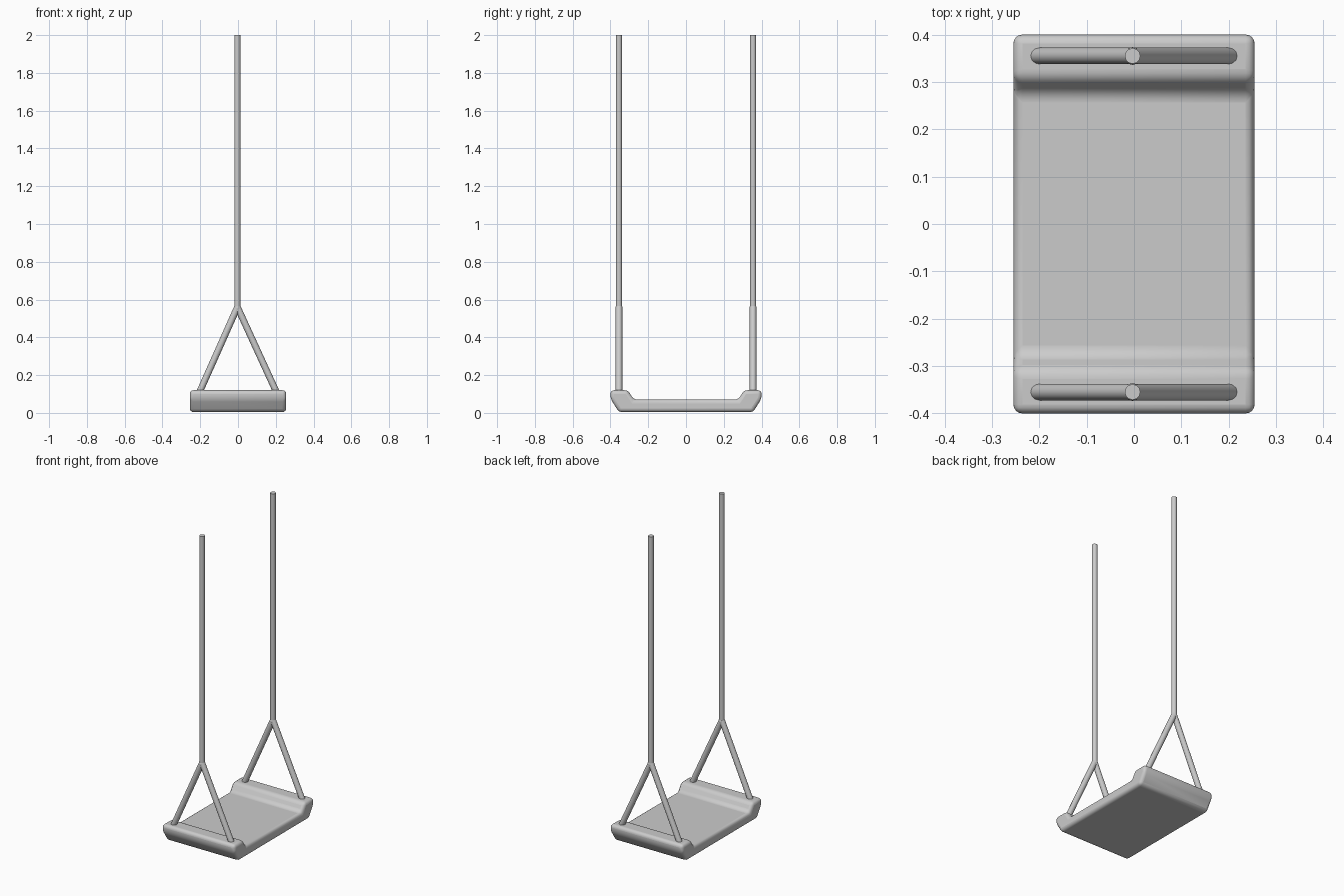
import bpy, bmesh
from mathutils import Vector

if "Cube" in bpy.data.objects:
    bpy.data.objects.remove(bpy.data.objects["Cube"])


def finish(bm, name):
    bmesh.ops.recalc_face_normals(bm, faces=bm.faces)
    mesh = bpy.data.meshes.new(name)
    bm.to_mesh(mesh)
    bm.free()
    obj = bpy.data.objects.new(name, mesh)
    bpy.context.collection.objects.link(obj)
    return obj


def smooth(obj, angle=0.7):
    bpy.ops.object.select_all(action='DESELECT')
    obj.select_set(True)
    bpy.context.view_layer.objects.active = obj
    bpy.ops.object.shade_smooth_by_angle(angle=angle)


def rod(name, a, b, radius):
    a, b = Vector(a), Vector(b)
    bm = bmesh.new()
    bmesh.ops.create_cone(bm, cap_ends=True, segments=12, radius1=radius,
                          radius2=radius, depth=(b - a).length)
    obj = finish(bm, name)
    obj.location = (a + b) / 2
    obj.rotation_mode = 'QUATERNION'
    obj.rotation_quaternion = (b - a).to_track_quat('Z', 'Y')
    smooth(obj)


# Seat: tray profile with raised ends, extruded across x and rounded
half = [(0.355, 0.004), (0.4, 0.075), (0.4, 0.12), (0.308, 0.12), (0.276, 0.07)]
profile = half + [(-y, z) for y, z in reversed(half)]
bm = bmesh.new()
face = bm.faces.new([bm.verts.new((-0.255, y, z)) for y, z in profile])
ext = bmesh.ops.extrude_face_region(bm, geom=[face])
bmesh.ops.translate(bm, vec=(0.51, 0, 0),
                    verts=[v for v in ext['geom'] if isinstance(v, bmesh.types.BMVert)])
seat = finish(bm, "seat")
bevel = seat.modifiers.new("rounding", 'BEVEL')
bevel.width = 0.019
bevel.segments = 4
bevel.limit_method = 'ANGLE'
bevel.angle_limit = 0.4
smooth(seat)

# Ropes: one upright and two splayed legs on each side
for side, y in (("front", -0.355), ("back", 0.355)):
    rod(side + "_upper_rope", (-0.003, y, 0.54), (-0.003, y, 2.0), 0.0165)
    for end, s in (("left", -1), ("right", 1)):
        rod(f"{side}_{end}_leg", (-0.003, y, 0.56), (s * 0.208, y, 0.1), 0.0175)
    # Joint where the ropes meet
    bm = bmesh.new()
    bmesh.ops.create_uvsphere(bm, u_segments=12, v_segments=8, radius=0.019)
    joint = finish(bm, side + "_joint")
    joint.location = (-0.003, y, 0.555)
    smooth(joint)
